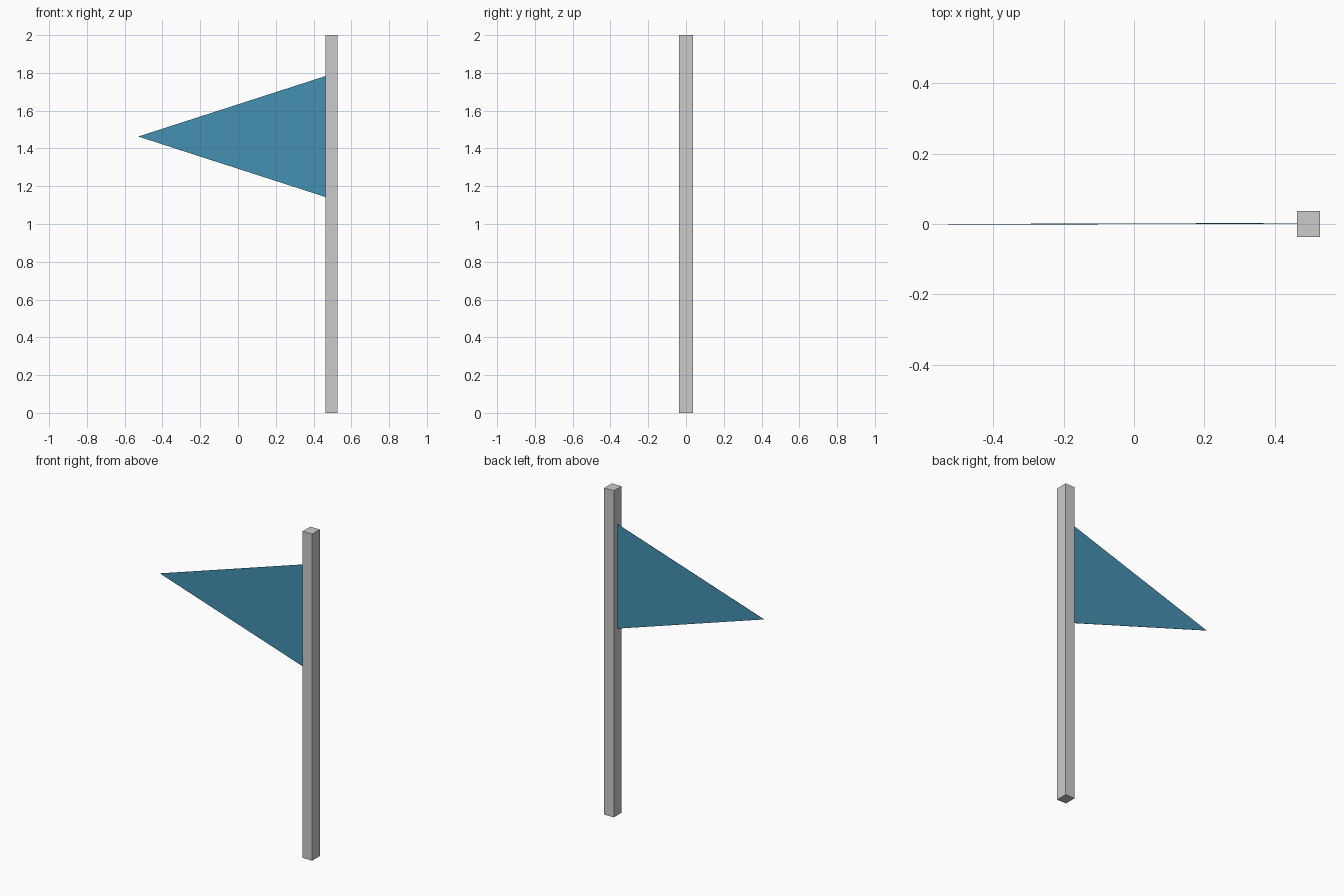
import bpy, bmesh

if "Cube" in bpy.data.objects:
    bpy.data.objects.remove(bpy.data.objects["Cube"])

def prism(name, profile, offset):
    """Extrude a flat polygon by an offset vector into a closed solid."""
    bm = bmesh.new()
    face = bm.faces.new([bm.verts.new(p) for p in profile])
    ext = bmesh.ops.extrude_face_region(bm, geom=[face], use_keep_orig=True)
    verts = [g for g in ext["geom"] if isinstance(g, bmesh.types.BMVert)]
    bmesh.ops.translate(bm, verts=verts, vec=offset)
    bmesh.ops.recalc_face_normals(bm, faces=bm.faces)
    mesh = bpy.data.meshes.new(name)
    bm.to_mesh(mesh)
    bm.free()
    obj = bpy.data.objects.new(name, mesh)
    bpy.context.collection.objects.link(obj)
    return obj

# square pole
x0, x1, hy = 0.463, 0.528, 0.037
prism("pole", [(x0, -hy, 0), (x1, -hy, 0), (x1, hy, 0), (x0, hy, 0)], (0, 0, 2))

# thin triangular pennant, fixed to the middle of the pole's left face
flag = prism("pennant",
             [(x0, 0.001, 1.783), (x0, 0.001, 1.143), (-0.528, -0.002, 1.463)],
             (0, 0.002, 0))
blue = bpy.data.materials.new("pennant_blue")
blue.diffuse_color = (0.06, 0.28, 0.45, 1)
blue.use_nodes = True
blue.node_tree.nodes["Principled BSDF"].inputs["Base Color"].default_value = blue.diffuse_color
flag.data.materials.append(blue)
